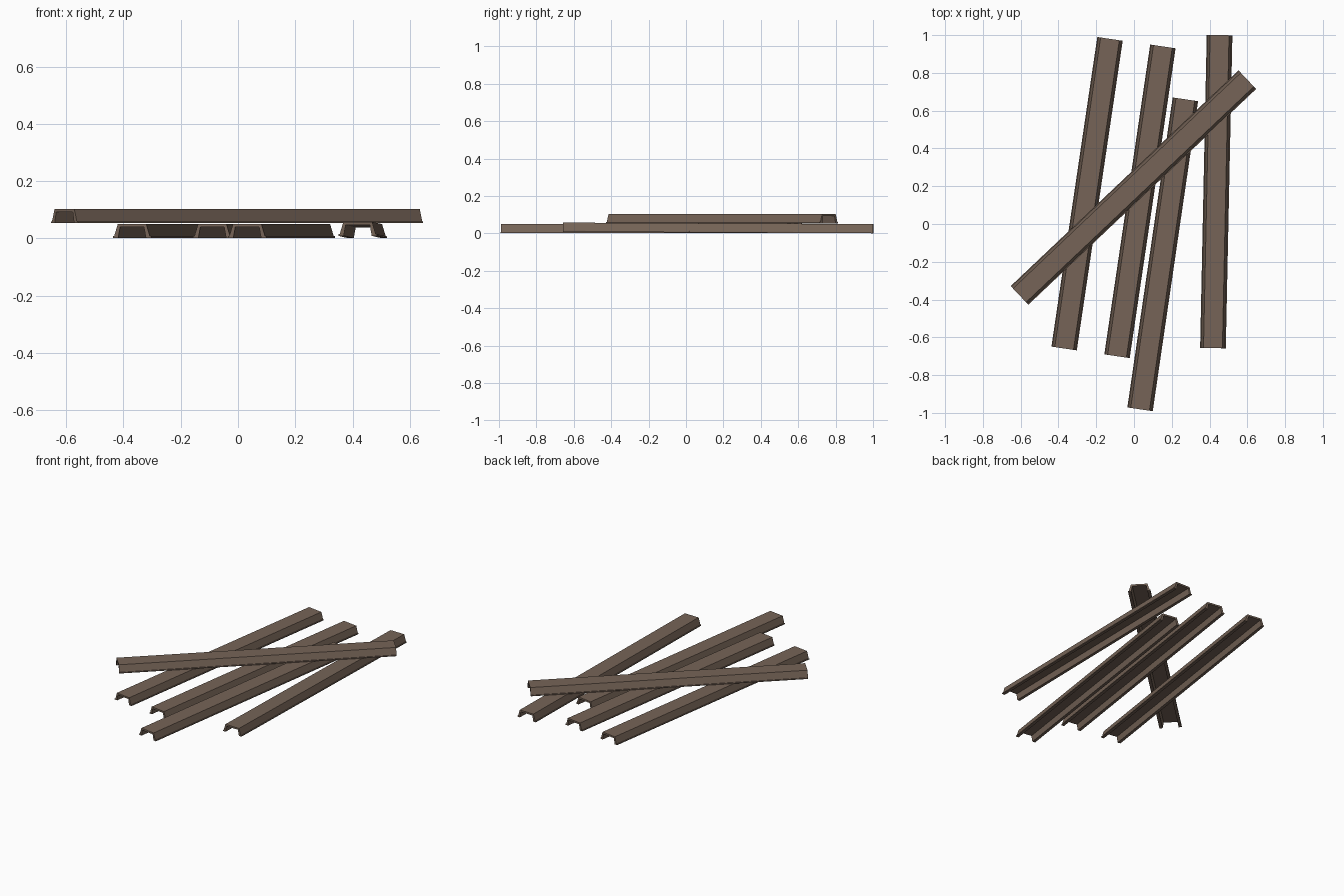
import bpy, bmesh
from mathutils import Vector

if "Cube" in bpy.data.objects:
    bpy.data.objects.remove(bpy.data.objects["Cube"])

# one flat brown for all the girders
brown = bpy.data.materials.new("weathered_brown")
brown.diffuse_color = (0.180, 0.127, 0.095, 1)
brown.use_nodes = True
brown.node_tree.nodes["Principled BSDF"].inputs["Base Color"].default_value = brown.diffuse_color

# right half of the hat-channel section (across, up), mirrored below
HALF = [(0.042, 0.038), (0.049, 0.0), (0.068, 0.0), (0.068, 0.006),
        (0.063, 0.006), (0.050, 0.049)]
PROFILE = HALF + [(-x, z) for x, z in reversed(HALF)]


def girder(name, start, end):
    """Sweep the channel section from start to end (bottom centre points)."""
    a, b = Vector(start), Vector(end)
    along = (b - a).normalized()
    side = along.cross(Vector((0, 0, 1))).normalized()
    up = side.cross(along)
    bm = bmesh.new()
    rings = [[bm.verts.new(p + side * x + up * z) for x, z in PROFILE] for p in (a, b)]
    n = len(PROFILE)
    for i in range(n):
        j = (i + 1) % n
        bm.faces.new((rings[0][i], rings[0][j], rings[1][j], rings[1][i]))
    # end caps: two legs and the top web, so each cap piece is convex
    for r in rings:
        bm.faces.new((r[0], r[5], r[6], r[11]))
        for leg in (r[0:6], r[6:12]):
            bm.faces.new((leg[0], leg[1], leg[4], leg[5]))
            bm.faces.new((leg[1], leg[2], leg[3], leg[4]))
    bmesh.ops.recalc_face_normals(bm, faces=bm.faces)
    mesh = bpy.data.meshes.new(name)
    bm.to_mesh(mesh)
    bm.free()
    mesh.materials.append(brown)
    obj = bpy.data.objects.new(name, mesh)
    bpy.context.collection.objects.link(obj)


# three girders lying flat
girder("left_girder", (-0.37, -0.659, 0.002), (-0.127, 0.98, 0.002))
girder("middle_girder", (-0.09, -0.70, 0.002), (0.153, 0.94, 0.002))
girder("front_girder", (0.032, -0.981, 0.002), (0.272, 0.66, 0.002))
# slightly tipped girder on the right
girder("right_girder", (0.418, -0.657, 0.009), (0.453, 1.0, 0.001))
# girder resting diagonally on the others
girder("top_girder", (-0.606, -0.378, 0.054), (0.60, 0.764, 0.054))
